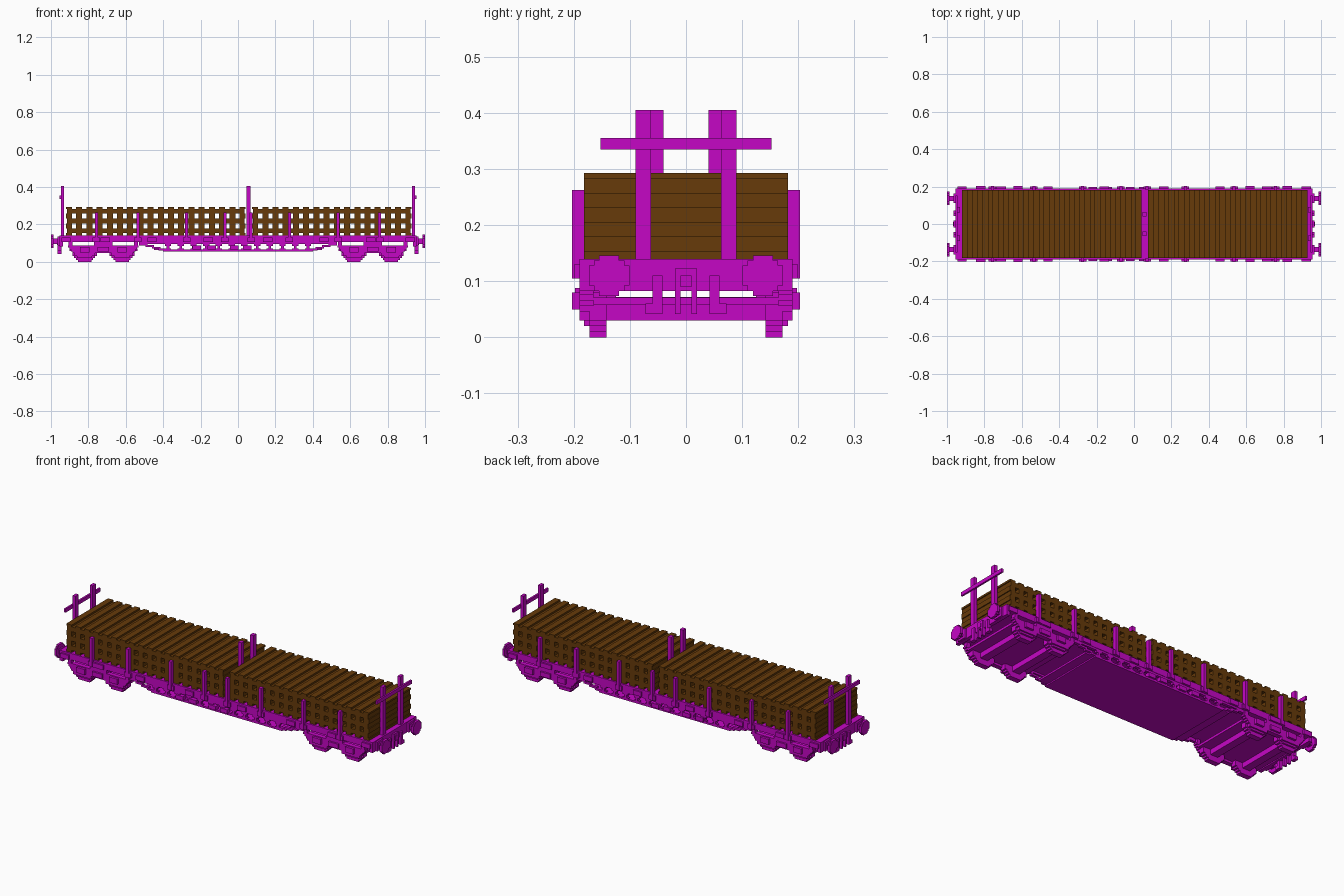
import bpy, bmesh
from mathutils import Matrix

old = bpy.data.objects.get("Cube")
if old:
    bpy.data.objects.remove(old, do_unlink=True)


def material(name, rgb):
    m = bpy.data.materials.new(name)
    m.use_nodes = True
    m.diffuse_color = (*rgb, 1)
    m.node_tree.nodes["Principled BSDF"].inputs["Base Color"].default_value = (*rgb, 1)
    return m


class Part:
    """Collects boxes into one object, mirrored across the named axes."""

    def __init__(self, name, mat):
        self.name, self.mat, self.bm = name, mat, bmesh.new()

    def box(self, xs, ys, zs, mirror=""):
        size = Matrix.Diagonal((*(abs(b - a) for a, b in (xs, ys, zs)), 1))
        middle = [(a + b) / 2 for a, b in (xs, ys, zs)]
        for sx in ((1, -1) if "x" in mirror else (1,)):
            for sy in ((1, -1) if "y" in mirror else (1,)):
                place = Matrix.Translation((sx * middle[0], sy * middle[1], middle[2]))
                bmesh.ops.create_cube(self.bm, size=1, matrix=place @ size)

    def finish(self):
        mesh = bpy.data.meshes.new(self.name)
        self.bm.to_mesh(mesh)
        self.bm.free()
        mesh.materials.append(self.mat)
        bpy.context.collection.objects.link(bpy.data.objects.new(self.name, mesh))


def around(centre, half):
    """Range reaching half to each side of a centre."""
    return centre - half, centre + half


def rising(start, length):
    """Range beginning at start."""
    return start, start + length


magenta = material("magenta steel", (0.56, 0.002, 0.56))
brown = material("brown timber", (0.135, 0.043, 0.003))

# Main dimensions shared by several parts
step = 0.01
deck_low, deck_top = 0.105, 0.14
deck_end, deck_side = 0.955, 0.19
outer_side = 0.203
post_top = 0.405
load_side = 0.182
layer = 0.026
tray_low = 0.055
tray_end = 0.4
bogie_centre = 0.72
axle_offset = 0.1

# Floor and the frame around it
floor = Part("floor_frame", magenta)
floor.box(around(0, deck_end), around(0, load_side), (deck_low, deck_top))
floor.box(around(0, deck_end), (load_side, deck_side), (deck_low, deck_top), "y")
floor.box((deck_end - 2 * step, deck_end), around(0, deck_side), (0.083, deck_top), "x")
floor.finish()


# Timber stacks: inset solid layers separated by rows of spaced sleepers
def timber_stack(name, start, end, count):
    stack = Part(name, brown)
    gap_ratio = 0.7
    width = (end - start) / (count + gap_ratio * (count - 1))
    base = deck_top + layer / 2
    top = base + 5 * layer
    for level in range(5):
        heights = rising(base + level * layer, layer)
        if level % 2 == 0:
            stack.box((start + step / 2, end - step / 2), around(0, load_side), heights)
    rows = [(deck_top, base), (top, top + step)]
    rows += [rising(base + level * layer, layer) for level in (1, 3)]
    for i in range(count):
        x = start + i * width * (1 + gap_ratio)
        for heights in rows:
            stack.box(rising(x, width), around(0, load_side), heights)
    stack.finish()


timber_stack("right_stack", -0.92, 0.04, 18)
timber_stack("left_stack", 0.075, 0.927, 16)

# Short side stakes with their sockets, and lashing brackets between them
stakes = Part("side_stakes", magenta)
socket_depth = (load_side, outer_side - step / 3)
for x in (0.07, 0.275, 0.535, 0.757):
    stakes.box(around(x, 0.008), (load_side, outer_side), (deck_low, 0.263), "xy")
    stakes.box(around(x, 2 * step), socket_depth, (deck_low, deck_top - step), "xy")
for x in (0.16, 0.46, 0.71, 0.92):
    stakes.box(around(x, 0.025), socket_depth, (deck_low, deck_top - step), "xy")
stakes.finish()

# Tall posts in the middle and at both ends, with end crossbars
posts = Part("tall_posts", magenta)
posts.box(around(0.056, step), (0.04, 0.065), (deck_top - step, post_top), "y")
posts.box((0.93, 0.947), (0.062, 0.09), (deck_top - step, post_top), "xy")
posts.box((0.945, deck_end), around(0, 0.152), around(0.345, step), "x")
posts.finish()

# Stepped buffers
buffers = Part("buffers", magenta)
buffer_y, buffer_z = 0.137, 0.11
for i in (2, 3, 4):
    half_width, half_height = i * step * 0.9, (6 - i) * step * 0.9
    buffers.box((0.986, 1), around(buffer_y, half_width), around(buffer_z, half_height), "xy")
buffers.box((deck_end, 0.99), around(buffer_y, 0.014), around(buffer_z, 0.014), "xy")
buffers.box((deck_end, deck_end + step), around(buffer_y, layer), around(buffer_z, layer), "xy")
buffers.finish()

# Coupling hooks and hoses on the headstocks
coupling = Part("couplings", magenta)
coupling_depth = (deck_end - step, deck_end + step)
coupling.box(coupling_depth, (0.042, 0.06), (tray_low, buffer_z), "xy")
coupling.box(coupling_depth, (0.042, 0.072), (0.042, 0.06), "xy")
coupling.box(coupling_depth, (step, 2 * step), (0.042, 0.123), "xy")
coupling.box(coupling_depth, around(0, 2 * step), (0.083, 0.123), "x")
coupling.box(around(deck_end, 0.013), around(0, step), around(0.1, step), "x")
coupling.finish()

# Bogies: stepped side frames, bolsters, axle beams and a centre plate
bogies = Part("bogies", magenta)
inner, outer = 0.165, 0.19
bogies.box(around(bogie_centre, load_side), around(0, inner), (0.058, 0.071), "x")
for i in range(4):
    bogies.box(around(bogie_centre, inner + i * 0.008), (inner, outer),
               rising(0.046 + i * step, step), "xy")
bogies.box(around(bogie_centre, 5 * step), (0.125, outer), (0.07, deck_low), "xy")
bogies.box(around(bogie_centre, 3 * step), (inner, outer + step), (tray_low, 0.08), "xy")
for side in (-1, 1):
    axle = bogie_centre + side * axle_offset
    bogies.box(around(axle, 0.025), (inner, outer_side), (0.05, 0.08), "xy")
    bogies.box(around(axle, 0.055), (inner, outer), (0.03, 0.046), "xy")
    bogies.box(around(axle, 0.04), (inner, load_side), (0.02, 0.03), "xy")
    bogies.box(around(axle, 0.022), around(0, inner), (0.03, 0.06), "x")
    hanger = bogie_centre + side * 0.175
    bogies.box(around(hanger, step), (inner, outer), (0.085, deck_low), "xy")
bogies.finish()

# Wheels with stepped rims
wheels = Part("wheels", magenta)
wheel_depth = (0.142, 0.172)
for side in (-1, 1):
    axle = bogie_centre + side * axle_offset
    for i in range(4):
        wheels.box(around(axle, 0.036 + i * step), wheel_depth, rising(i * step, step), "xy")
    wheels.box(around(axle, 0.066), wheel_depth, (4 * step, 8 * step), "xy")
wheels.finish()

# Underfloor tray between the bogies
tray = Part("underfloor_tray", magenta)
tray.box(around(0, tray_end), around(0, 0.175), rising(tray_low, step))
tray.box((tray_end - step, tray_end + 5 * step), around(0, 0.175),
         rising(tray_low + 0.007, step), "x")
tray.finish()

# Trussed side girders with stepped ends, uprights and small equipment boxes
truss = Part("side_trusses", magenta)
girder = (0.172, 0.188)
truss.box(around(0, tray_end), girder, rising(tray_low, step), "y")
truss.box(around(0, 0.53), girder, (deck_low - step, deck_low), "y")
for i in range(4):
    truss.box(rising(0.38 + i * 0.035, 0.045), girder,
              rising(tray_low + (i + 0.7) * 0.009, step), "xy")
for i in range(6):
    x = (i + 0.5) * 0.068
    truss.box(around(x, 0.007), girder, (tray_low, deck_low), "xy")
    truss.box(around(x, 0.017), girder, rising(tray_low + step / 2, step), "xy")
    truss.box(around(x, 0.017), girder, rising(deck_low - 2 * step, step), "xy")
for x in (-0.22, -0.14, -0.02, 0.05):
    truss.box(around(x, 0.022), (girder[0], outer_side - step / 2), (0.066, 0.088), "y")
truss.finish()
